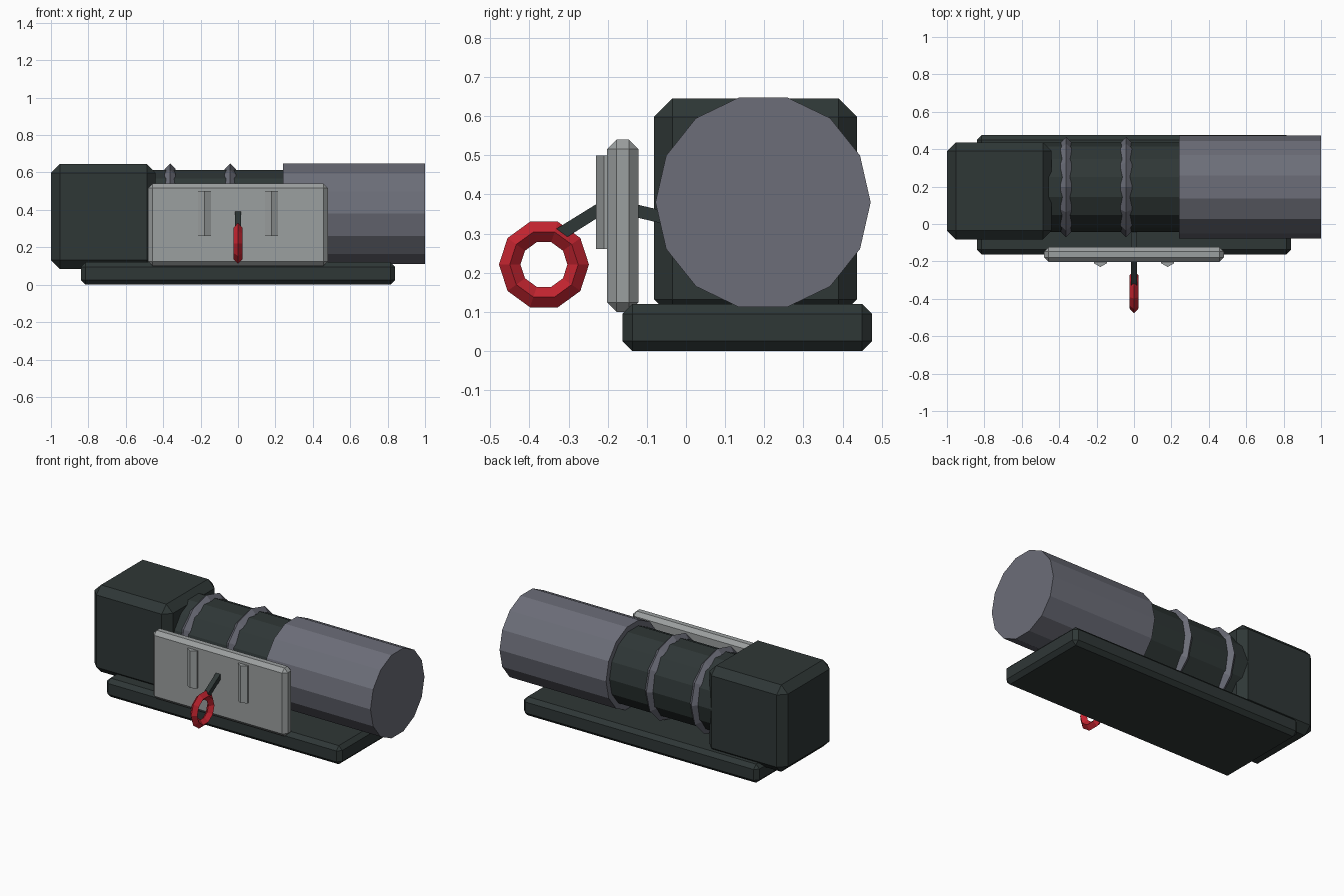
import bpy, bmesh, math
from mathutils import Vector

if "Cube" in bpy.data.objects:
    bpy.data.objects.remove(bpy.data.objects["Cube"])


def material(name, rgb):
    m = bpy.data.materials.new(name)
    m.diffuse_color = (*rgb, 1)
    m.use_nodes = True
    m.node_tree.nodes["Principled BSDF"].inputs["Base Color"].default_value = m.diffuse_color
    return m


DARK = material("dark green grey", (0.028, 0.038, 0.037))
METAL = material("gunmetal", (0.15, 0.155, 0.19))
PALE = material("pale grey", (0.33, 0.35, 0.35))
RED = material("red", (0.56, 0.018, 0.03))


def finish(name, bm, mat):
    bmesh.ops.recalc_face_normals(bm, faces=bm.faces)
    me = bpy.data.meshes.new(name)
    bm.to_mesh(me)
    bm.free()
    me.materials.append(mat)
    ob = bpy.data.objects.new(name, me)
    bpy.context.collection.objects.link(ob)
    return ob


def box(name, lo, hi, bevel, mat):
    """Chamfered box between two corners."""
    bm = bmesh.new()
    bmesh.ops.create_cube(bm, size=1)
    for v in bm.verts:
        v.co = Vector([(a + b) / 2 + c * (b - a) for a, b, c in zip(lo, hi, v.co)])
    bmesh.ops.bevel(bm, geom=bm.edges[:], offset=bevel, segments=1, affect='EDGES')
    return finish(name, bm, mat)


def skin(name, loops, mat, closed=False):
    """Join equal-length loops of points; cap the ends or close round."""
    bm = bmesh.new()
    rings = [[bm.verts.new(p) for p in loop] for loop in loops]
    pairs = list(zip(rings, rings[1:]))
    if closed:
        pairs.append((rings[-1], rings[0]))
    else:
        bm.faces.new(rings[0])
        bm.faces.new(rings[-1])
    n = len(rings[0])
    for a, b in pairs:
        for i in range(n):
            j = (i + 1) % n
            bm.faces.new((a[i], a[j], b[j], b[i]))
    return finish(name, bm, mat)


def revolve(name, profile, sides, cy, cz, mat, closed=False):
    """Turn an (x, radius) profile about an axis along x."""
    angles = [math.tau * i / sides for i in range(sides)]
    loops = [[(x, cy + r * math.cos(a), cz + r * math.sin(a)) for a in angles]
             for x, r in profile]
    return skin(name, loops, mat, closed)


def torus(name, x, major, minor, sides, cy, cz, mat, width):
    profile = [(x, major + minor), (x + width, major), (x, major - minor), (x - width, major)]
    return revolve(name, profile, sides, cy, cz, mat, closed=True)


# Base and head block
box("base_plate", (-0.84, -0.162, 0), (0.84, 0.475, 0.12), 0.025, DARK)
box("head_block", (-1, -0.082, 0.085), (-0.44, 0.437, 0.645), 0.047, DARK)

# Cylindrical body with its collar rings
CY, CZ = 0.197, 0.38
revolve("neck_cylinder", [(-0.5, 0.24), (0.3, 0.24)], 14, CY, CZ, DARK)
revolve("main_cylinder", [(0.24, 0.275), (1.0, 0.275)], 14, CY, CZ, METAL)
for i, x in enumerate((-0.363, -0.042)):
    torus(f"collar_ring_{i + 1}", x, 0.238, 0.03, 12, CY, CZ, METAL, 0.03)

# Front plate with two half-sunk hexagonal ribs
box("front_plate", (-0.48, -0.202, 0.10), (0.48, -0.122, 0.54), 0.024, PALE)
for side in (-1, 1):
    hexagon = [(0.18 * side + 0.04 * math.sin(k * math.pi / 3),
                -0.19 - 0.04 * math.cos(k * math.pi / 3)) for k in range(6)]
    skin("plate_rib_left" if side < 0 else "plate_rib_right",
         [[(x, y, z) for x, y in hexagon] for z in (0.26, 0.50)], PALE)

# Bent pin passing through the plate
path = [(-0.02, 0.333), (-0.20, 0.375), (-0.325, 0.297)]
half = 0.016
offsets = [(0.25, 1.0), (-0.15, 1.05), (-0.55, 0.85)]
skin("bent_pin", [[(sx * half, y + sz * half * ny, z + sz * half * nz)
                   for sx, sz in ((-1, -1), (1, -1), (1, 1), (-1, 1))]
                  for (y, z), (ny, nz) in zip(path, offsets)], DARK)

# Pull ring
torus("pull_ring", 0, 0.0875, 0.0275, 10, -0.363, 0.221, RED, 0.025)
